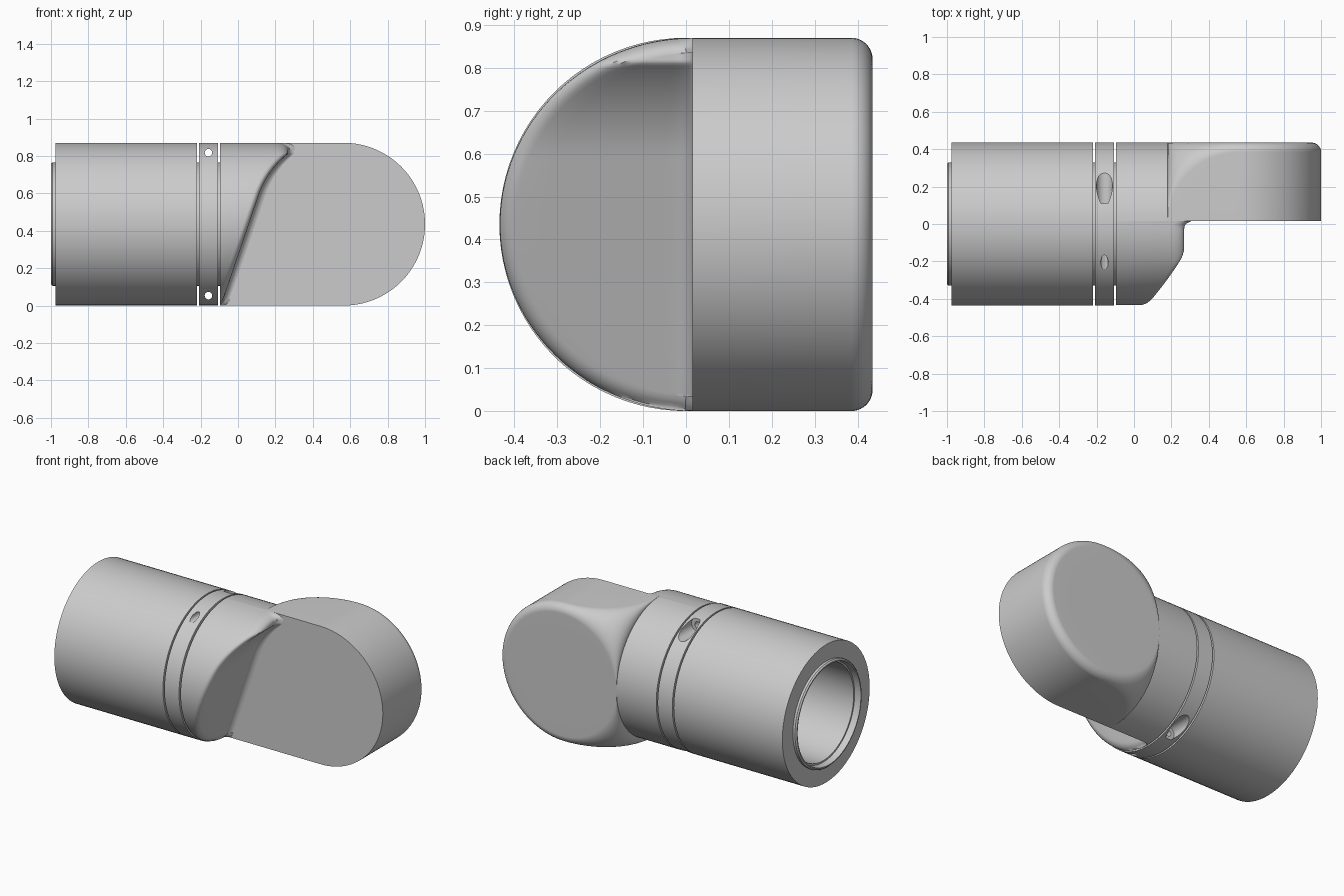
import bpy, bmesh
from math import sin, cos, pi, sqrt, radians

if "Cube" in bpy.data.objects:
    bpy.data.objects.remove(bpy.data.objects["Cube"])

R, C, PX = 0.435, 0.435, 0.565      # body radius, axis height, pivot x
FACE, X0 = 0.015, -0.097            # hinge face y, start of hinge body


def smooth(ob):
    bpy.ops.object.select_all(action='DESELECT')
    ob.select_set(True)
    bpy.context.view_layer.objects.active = ob
    bpy.ops.object.shade_smooth_by_angle(angle=radians(35))


def grid(name, rows, wrap=False):
    """Skin rows of points into a quad surface."""
    bm = bmesh.new()
    vs = [[bm.verts.new(p) for p in r] for r in rows]
    if wrap:
        vs.append(vs[0])
    for a, b in zip(vs, vs[1:]):
        for i in range(len(a) - 1):
            bm.faces.new((a[i], a[i + 1], b[i + 1], b[i]))
    bmesh.ops.remove_doubles(bm, verts=bm.verts, dist=1e-5)
    bmesh.ops.dissolve_degenerate(bm, edges=bm.edges, dist=1e-6)
    bmesh.ops.recalc_face_normals(bm, faces=bm.faces)
    me = bpy.data.meshes.new(name)
    bm.to_mesh(me)
    bm.free()
    ob = bpy.data.objects.new(name, me)
    bpy.context.collection.objects.link(ob)
    return ob


def revolve(name, prof, n=96):
    """Closed (x, radius) profile turned about the body axis."""
    prof = prof + prof[:1]
    rows = [[(x, r * cos(2 * pi * k / n), C + r * sin(2 * pi * k / n)) for x, r in prof]
            for k in range(n)]
    return grid(name, rows, True)


# barrel and inner sleeve
smooth(revolve("barrel", [(-0.977, R), (-0.219, R), (-0.219, 0.325), (-0.977, 0.325)]))
smooth(revolve("inner_sleeve", [(-1, 0.322), (-0.992, 0.33), (-0.095, 0.33), (-0.095, 0.3),
                                (-0.96, 0.3), (-0.96, 0.31), (-1, 0.315)]))

# band with two counterbored screw holes
band = revolve("band", [(-0.209, R), (-0.107, R), (-0.107, 0.325), (-0.209, 0.325)])
for z in (C - 0.382, C + 0.382):
    for r, y0, y1 in ((0.02, -0.6, 0.3), (0.043, 0.11, 0.6)):
        bpy.ops.mesh.primitive_cylinder_add(vertices=32, radius=r, depth=y1 - y0,
                                            location=(-0.158, (y0 + y1) / 2, z),
                                            rotation=(pi / 2, 0, 0))
        cutter = bpy.context.object
        cutter.hide_render = True
        mod = band.modifiers.new("hole", 'BOOLEAN')
        mod.operation, mod.solver, mod.object = 'DIFFERENCE', 'EXACT', cutter
        bpy.context.view_layer.objects.active = band
        bpy.ops.object.modifier_apply(modifier=mod.name)
        bpy.data.objects.remove(cutter)
smooth(band)


# hinge tab: half round section blending into a disc with a rounded back rim
def section(w):
    """Half section (y, h) with a flat back of half width w."""
    r = R - w
    pts = [(FACE, R * k / 4) for k in range(5)]
    for k in range(25):
        a = pi / 2 * k / 24
        pts.append((max(FACE, R - r + r * sin(a)), w + r * cos(a)))
    return pts + [(R, w * k / 4) for k in (3, 2, 1, 0)]


FLAT, N = 0.385, 40
steps = [(X0, 0)] + [(PX - FLAT * cos(pi / 2 * k / N), FLAT * sin(pi / 2 * k / N))
                     for k in range(N + 1)]
upper = [[(x, y, C + h) for y, h in section(w)] for x, w in steps]
lower = [[(x, y, 2 * C - z) for x, y, z in row] for row in reversed(upper)]
spin = [[(PX + h * sin(pi * k / 64), y, C + h * cos(pi * k / 64)) for y, h in section(FLAT)]
        for k in range(1, 64)]
end = [[(X0, y, C) for x, y, z in upper[0]]]
smooth(grid("hinge_tab", end + upper + spin + lower + end))


# stop nose: front half of the body cut by a slope that curves round the pivot
def stop_x(z):
    x = -0.09 + 0.34 * z if z < 0.59 else PX - sqrt(0.48 ** 2 - (z - C) ** 2)
    return min(x, 0.268)


def nose_point(phi, inset, back):
    rr = R - inset
    z = C + rr * sin(phi)
    top = min(1, max(0, (z - 0.6) / 0.27)) ** 2
    x = stop_x(z) - (0.03 + 0.04 * top) * back
    return x, FACE + 0.001 - (rr + FACE) * cos(phi), z


def flare(x, y):
    d = max(0, FACE + 0.001 - y)
    f = 0.04
    if d < f:
        x += f - sqrt(f * f - (f - d) ** 2)
    return max(X0 + 0.001, x)


rows = []
for k in range(81):
    phi = -pi / 2 + pi * k / 80
    x, y, z = nose_point(phi, 0, 1)
    row = [(X0, FACE + 0.001, C), (X0, y, z)]
    for t in range(7):
        a = pi / 2 * t / 6
        x, y, z = nose_point(phi, 0.035 * (1 - cos(a)), 1 - sin(a))
        row.append((flare(x, y), y, z))
    for f in range(11, -1, -1):
        yy = FACE + 0.001 - (FACE + 0.001 - y) * (f / 12) ** 2
        row.append((flare(stop_x(z), yy), yy, z))
    rows.append(row)
smooth(grid("stop_nose", rows))
